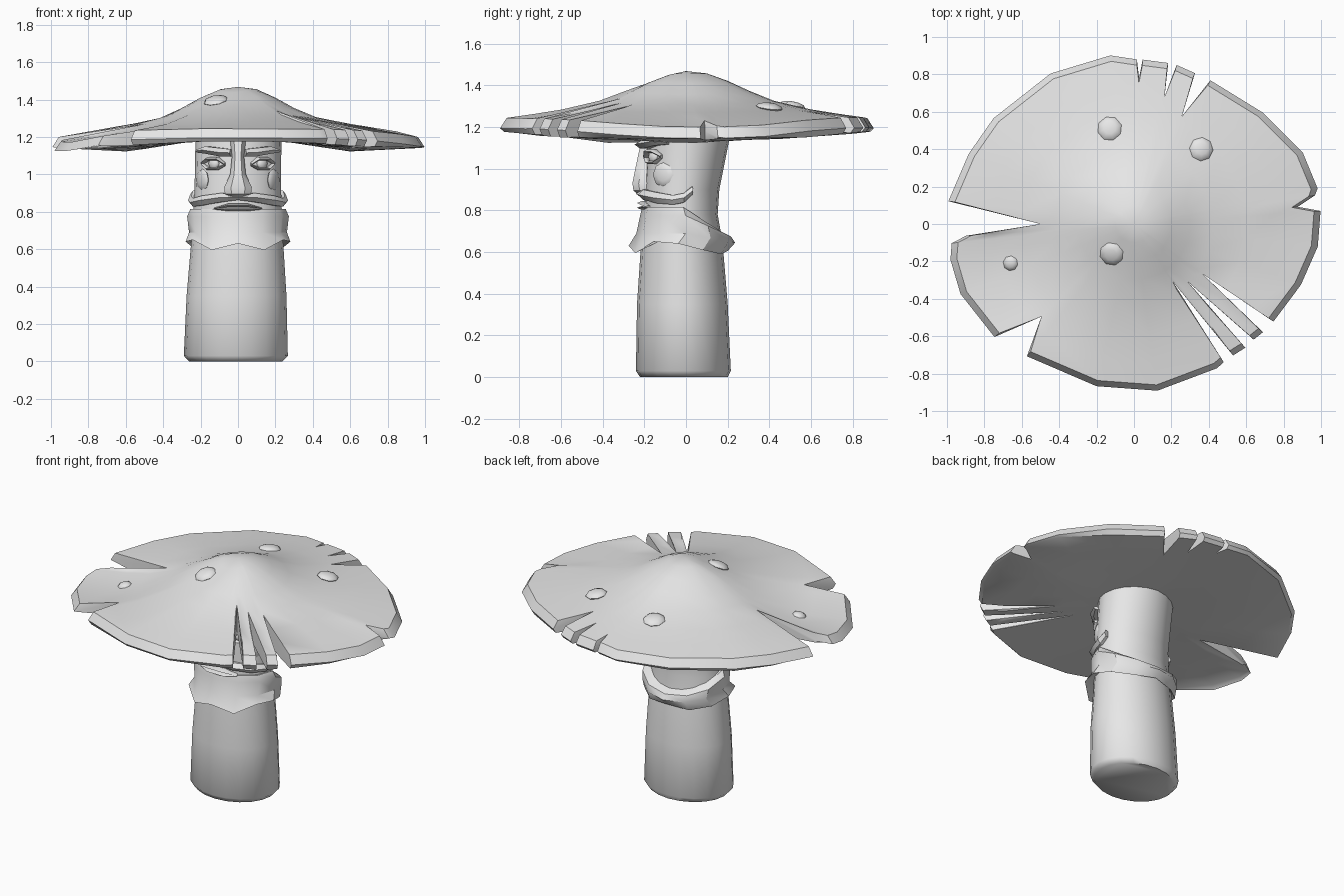
import bpy, bmesh
from math import sin, cos, radians, hypot, pi
from mathutils import Vector, Matrix

cube = bpy.data.objects.get("Cube")
if cube:
    bpy.data.objects.remove(cube, do_unlink=True)

grey = bpy.data.materials.new("plain grey")
grey.use_nodes = True
grey.diffuse_color = (0.8, 0.8, 0.8, 1)
grey.node_tree.nodes["Principled BSDF"].inputs["Base Color"].default_value = (0.8, 0.8, 0.8, 1)


def finish(name, bm, angle):
    mesh = bpy.data.meshes.new(name)
    bm.to_mesh(mesh)
    bm.free()
    mesh.materials.append(grey)
    obj = bpy.data.objects.new(name, mesh)
    bpy.context.collection.objects.link(obj)
    bpy.ops.object.select_all(action='DESELECT')
    obj.select_set(True)
    bpy.context.view_layer.objects.active = obj
    bpy.ops.object.shade_smooth_by_angle(angle=radians(angle))


def loft(name, rings, angle=40):
    """Skin a list of closed rings that all have the same point count."""
    bm = bmesh.new()
    rows = [[bm.verts.new(p) for p in ring] for ring in rings]
    n = len(rows[0])
    for a, b in zip(rows, rows[1:]):
        for i in range(n):
            k = (i + 1) % n
            bm.faces.new((a[i], b[i], b[k], a[k]))
    bm.faces.new(rows[0])
    bm.faces.new(rows[-1])
    bmesh.ops.remove_doubles(bm, verts=bm.verts, dist=0.0005)
    bmesh.ops.recalc_face_normals(bm, faces=bm.faces)
    finish(name, bm, angle)


def blob(name, centre, normal, radius, depth):
    """Flattened eight-sided button facing along the normal."""
    bm = bmesh.new()
    turn = Vector(normal).to_track_quat('Z', 'Y').to_matrix().to_4x4()
    place = Matrix.Translation(centre) @ turn @ Matrix.Diagonal((radius, radius, depth, 1))
    bmesh.ops.create_uvsphere(bm, u_segments=8, v_segments=6, radius=1, matrix=place)
    finish(name, bm, 50)


def lerp(table, t):
    for (a, u), (b, v) in zip(table, table[1:]):
        if t <= b:
            return u + (v - u) * (t - a) / (b - a)
    return table[-1][1]


# Stem: height, half width, front, back
STEM = [(0, .25, -.22, .2), (.03, .278, -.24, .215), (.35, .267, -.235, .2),
        (.65, .245, -.215, .175), (.78, .238, -.2, .152), (.9, .232, -.2, .16),
        (1.05, .23, -.19, .19), (1.15, .23, -.185, .21), (1.2, .23, -.18, .22)]
turns = [2 * pi * i / 20 for i in range(20)]
loft("stem", [[(w * sin(t) - .012 * (1 - z), (f + b) / 2 + (b - f) / 2 * cos(t), z)
               for t in turns] for z, w, f, b in STEM], angle=60)

# Cap outline: direction in degrees, radius in hundredths (short radii are the tears)
OUTLINE = [(4, 100), (6, 88), (9, 98), (11, 100), (23, 98), (41, 91), (62, 87), (66, 63),
           (68, 87), (75, 88), (76.5, 70), (78, 88), (87, 88), (88, 78), (89, 88), (98, 91),
           (119, 92), (143, 94), (157, 96), (173, 100), (180, 50), (184, 90), (186, 98),
           (191, 100), (202, 100), (219, 96), (225, 70), (231, 91), (257, 89), (278, 90),
           (300, 89), (303, 88), (304, 37), (307, 88), (312, 89), (313, 42), (316, 89),
           (320, 90), (324, 45), (325, 91), (340, 95), (353, 99)]
DOME = [(0, 1.47), (.1, 1.455), (.2, 1.41), (.3, 1.355), (.42, 1.305), (.6, 1.27),
        (.85, 1.23), (1.02, 1.185)]
BELLY = [(0, 1.19), (.25, 1.175), (.6, 1.12), (1, 1.14)]
# Hollows pressed into the cap: x, y, reach, depth
DENTS = [(-.68, -.25, .42, .075), (-.08, -.17, .2, .035), (.8, -.07, .15, .03)]


def top_height(x, y):
    z = lerp(DOME, hypot(x, .88 * y))
    return z - sum(deep * max(0, 1 - hypot(x - u, y - v) / reach) for u, v, reach, deep in DENTS)


def under_height(x, y):
    z = lerp(BELLY, abs(x))
    return z + (1.175 - z) * min(1, abs(y) * .9)


def cap_ring(pick, height, lip=0):
    ring = []
    for deg, hundredths in OUTLINE:
        full = hundredths / 100
        r = pick(full)
        x, y = r * cos(radians(deg)), r * sin(radians(deg))
        ring.append((x, y, height(x, y) - (lip if full > .8 else 0)))
    return ring


STEPS = (0, .1, .2, .3, .42, .6, .75)
cap = [cap_ring(lambda full: min(k, full), top_height) for k in STEPS]
cap.append(cap_ring(lambda full: max(.965 * full, min(.75, full)), top_height))
cap.append(cap_ring(lambda full: full, top_height, .045))
cap.append(cap_ring(lambda full: .98 * full if full > .8 else full, under_height))
cap += [cap_ring(lambda full: min(k, full), under_height) for k in reversed(STEPS)]
loft("cap", cap, angle=35)

# Cap spots
for i, (x, y, r) in enumerate([(-.13, .51, .066), (.36, .4, .064), (-.12, -.16, .065),
                               (-.66, -.21, .042)]):
    e = .06
    slope = ((top_height(x - e, y) - top_height(x + e, y)) / (2 * e),
             (top_height(x, y - e) - top_height(x, y + e)) / (2 * e), 1)
    blob(f"cap_spot_{i + 1}", (x, y, top_height(x, y) + .005), slope, r, .022)

# Beard collar: sagging flared ring with a ragged lower edge
RAGGED = (.63, .595, .65, .64, .61, .59, .605)


def collar_ring(rx, front, back, height):
    ring = []
    for i in range(12):
        t = pi * i / 6
        y = (front + back) / 2 - (back - front) / 2 * cos(t)
        ring.append((rx * sin(t), y, height(min(i, 12 - i), max(0, -cos(t)))))
    return ring


loft("beard", [collar_ring(.22, -.18, .14, lambda i, b: .81 - .1 * b),
               collar_ring(.255, -.21, .185, lambda i, b: .815 - .13 * b),
               collar_ring(.272, -.22, .215, lambda i, b: .775 - .1 * b),
               collar_ring(.262, -.238, .236, lambda i, b: .69 - .045 * b),
               collar_ring(.28, -.275, .2, lambda i, b: RAGGED[i]),
               collar_ring(.225, -.2, .15, lambda i, b: .66)], angle=35)

# Nose
NOSE = [(1.2, .045, -.2), (1.1, .032, -.222), (1, .042, -.243), (.93, .074, -.257),
        (.895, .07, -.252), (.875, .035, -.23)]
loft("nose", [[(-w, -.15, z), (-w, y + .03, z), (-w / 2, y, z), (w / 2, y, z),
               (w, y + .03, z), (w, -.15, z)] for z, w, y in NOSE], angle=35)


def on_face(deg, z, out=0):
    t = radians(deg)
    return Vector(((.232 + out) * sin(t), -.01 - (.185 + out) * cos(t), z))


def band(name, path, side=1):
    """Tapered strip around the face: direction, height, half height, depth."""
    rings = []
    for deg, z, h, d in path:
        rings.append([on_face(side * deg, z + h * sin(k), d * cos(k))
                      for k in [pi * j / 3 for j in range(6)]])
    loft(name, rings, angle=30)


# Paired face parts
for label, s in (("left", 1), ("right", -1)):
    band(label + "_brow", [(9, 1.115, .022, .055), (22, 1.118, .026, .06),
                           (45, 1.13, .022, .04), (66, 1.125, .01, .02)], s)
    band(label + "_upper_lid", [(17, 1.055, .007, .02), (27, 1.083, .01, .032),
                                (42, 1.083, .01, .032), (55, 1.06, .007, .015)], s)
    band(label + "_lower_lid", [(17, 1.05, .006, .018), (28, 1.03, .009, .026),
                                (43, 1.03, .009, .024), (55, 1.055, .006, .012)], s)
    blob(label + "_eye", on_face(s * 35, 1.057, -.008), (s * .6, -.8, 0), .034, .02)
    blob(label + "_cheek", on_face(s * 57, .97, -.006), (s * .85, -.5, 0), .06, .016)
    band(label + "_moustache", [(0, .88, .02, .045), (22, .875, .028, .052),
                                (50, .86, .03, .042), (75, .85, .026, .033),
                                (90, .86, .026, .036), (102, .895, .022, .028)], s)

# Mouth
for label, z in (("upper", .835), ("lower", .812)):
    band(label + "_lip", [(-30, .817, .006, .03), (-12, z, .01, .046),
                          (12, z, .01, .046), (30, .817, .006, .03)])
